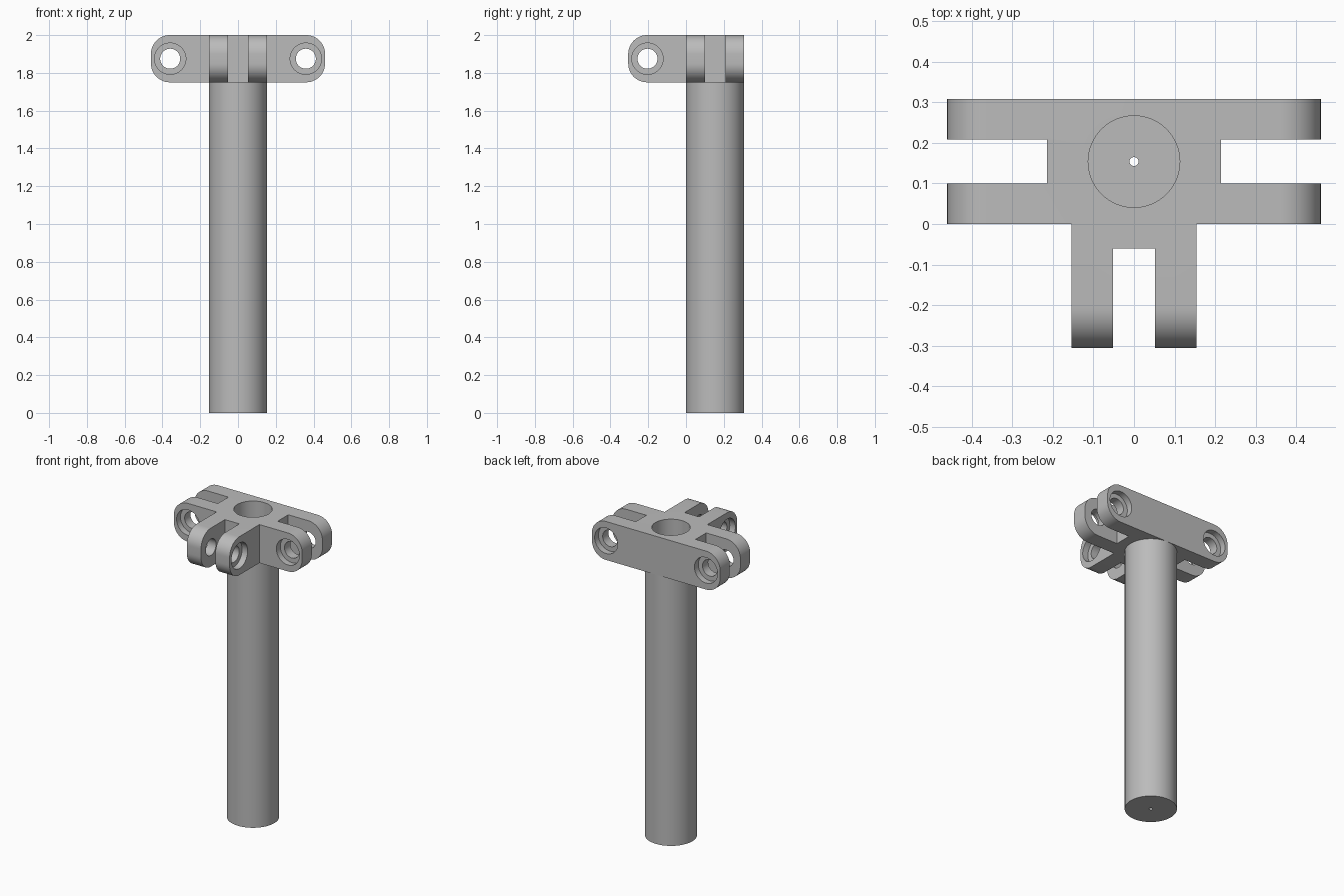
import bpy, bmesh, math

cube = bpy.data.objects.get("Cube")
if cube:
    bpy.data.objects.remove(cube, do_unlink=True)

grey = bpy.data.materials.new("light_grey")
grey.use_nodes = True
colour = (0.5, 0.5, 0.5, 1)
grey.diffuse_color = colour
grey.node_tree.nodes["Principled BSDF"].inputs["Base Color"].default_value = colour

# Main dimensions
R, BORE, PIN = 0.154, 0.113, 0.011
BASE, TOP = 1.75, 2.0
MID = (BASE + TOP) / 2
CY = 0.154
BAR_X, ARM_Y = 0.461, -0.306
PLATE, INSET = 0.1, 0.102
HOLE, RECESS, DEPTH = 0.053, 0.083, 0.04


def add_object(name, bm):
    bmesh.ops.recalc_face_normals(bm, faces=bm.faces)
    mesh = bpy.data.meshes.new(name)
    bm.to_mesh(mesh)
    bm.free()
    mesh.materials.append(grey)
    obj = bpy.data.objects.new(name, mesh)
    bpy.context.collection.objects.link(obj)
    return obj


def prism(name, outline, axis, lo, hi):
    """Extrude a 2D outline along x, y or z between lo and hi."""
    place = {"x": lambda u, v, w: (w, u, v),
             "y": lambda u, v, w: (u, w, v),
             "z": lambda u, v, w: (u, v, w)}[axis]
    bm = bmesh.new()
    face = bm.faces.new([bm.verts.new(place(u, v, lo)) for u, v in outline])
    grown = bmesh.ops.extrude_face_region(bm, geom=[face])
    moved = [g for g in grown["geom"] if isinstance(g, bmesh.types.BMVert)]
    bmesh.ops.translate(bm, verts=moved, vec=place(0, 0, hi - lo))
    return add_object(name, bm)


def circle(u, v, r, n=48):
    return [(u + r * math.cos(2 * math.pi * i / n),
             v + r * math.sin(2 * math.pi * i / n)) for i in range(n)]


def rectangle(u0, u1, v0, v1):
    return [(u0, v0), (u1, v0), (u1, v1), (u0, v1)]


def rounded(u0, u1, v0, v1, r, steps=12):
    corners = [(u1 - r, v1 - r), (u0 + r, v1 - r), (u0 + r, v0 + r), (u1 - r, v0 + r)]
    points = []
    for k, (cu, cv) in enumerate(corners):
        for i in range(steps + 1):
            a = math.pi / 2 * (k + i / steps)
            points.append((cu + r * math.cos(a), cv + r * math.sin(a)))
    return points


def combine(target, other, operation):
    mod = target.modifiers.new(operation, "BOOLEAN")
    mod.operation, mod.solver, mod.object = operation, "EXACT", other
    graph = bpy.context.evaluated_depsgraph_get()
    mesh = bpy.data.meshes.new_from_object(target.evaluated_get(graph))
    target.modifiers.clear()
    target.data = mesh
    bpy.data.objects.remove(other, do_unlink=True)


def smooth(obj):
    bpy.ops.object.select_all(action="DESELECT")
    obj.select_set(True)
    bpy.context.view_layer.objects.active = obj
    bpy.ops.object.shade_smooth_by_angle(angle=math.radians(30))


# Hinge head: cross bar joined to a forward arm
head = prism("hinge_head", rounded(-BAR_X, BAR_X, BASE, TOP, 0.1), "y", 0, 2 * CY)
combine(head, prism("arm", rounded(ARM_Y, 0.25, BASE, TOP, 0.1), "x", -R, R), "UNION")

# Slots that split each end into a pair of lugs
cutters = [prism("front_slot", rectangle(-0.052, 0.052, -0.5, -0.06), "z", 1.6, 2.2)]
for s in (-1, 1):
    x0, x1 = sorted((s * 0.215, s * 0.6))
    cutters.append(prism("side_slot", rectangle(x0, x1, PLATE, 0.209), "z", 1.6, 2.2))

    # Bolt holes and outer recesses of the side lugs
    hx = s * (BAR_X - INSET)
    cutters.append(prism("side_hole", circle(hx, MID, HOLE), "y", -0.1, 0.5))
    y_face = CY + s * CY
    for x in (hx, -hx):
        lo, hi = sorted((y_face + s * 0.1, y_face - s * DEPTH))
        cutters.append(prism("side_recess", circle(x, MID, RECESS), "y", lo, hi))

    # Outer recesses of the front lugs
    lo, hi = sorted((s * (R + 0.1), s * (R - DEPTH)))
    cutters.append(prism("front_recess", circle(ARM_Y + INSET, MID, RECESS), "x", lo, hi))

cutters.append(prism("front_hole", circle(ARM_Y + INSET, MID, HOLE), "x", -0.4, 0.4))
cutters.append(prism("bore", circle(0, CY, BORE, 64), "z", 1.6, 2.2))
for cutter in cutters:
    combine(head, cutter, "DIFFERENCE")
smooth(head)

# Hollow post: wall profile spun about its axis, with a pin hole in the floor
bm = bmesh.new()
profile = [(PIN, 0), (R, 0), (R, BASE), (BORE, BASE), (BORE, 0.04), (PIN, 0.04)]
verts = [bm.verts.new((r, CY, z)) for r, z in profile]
edges = [bm.edges.new((verts[i], verts[(i + 1) % len(verts)])) for i in range(len(verts))]
bmesh.ops.spin(bm, geom=verts + edges, cent=(0, CY, 0), axis=(0, 0, 1),
               angle=2 * math.pi, steps=64, use_merge=True)
bmesh.ops.remove_doubles(bm, verts=bm.verts, dist=0.0001)
smooth(add_object("hollow_post", bm))
